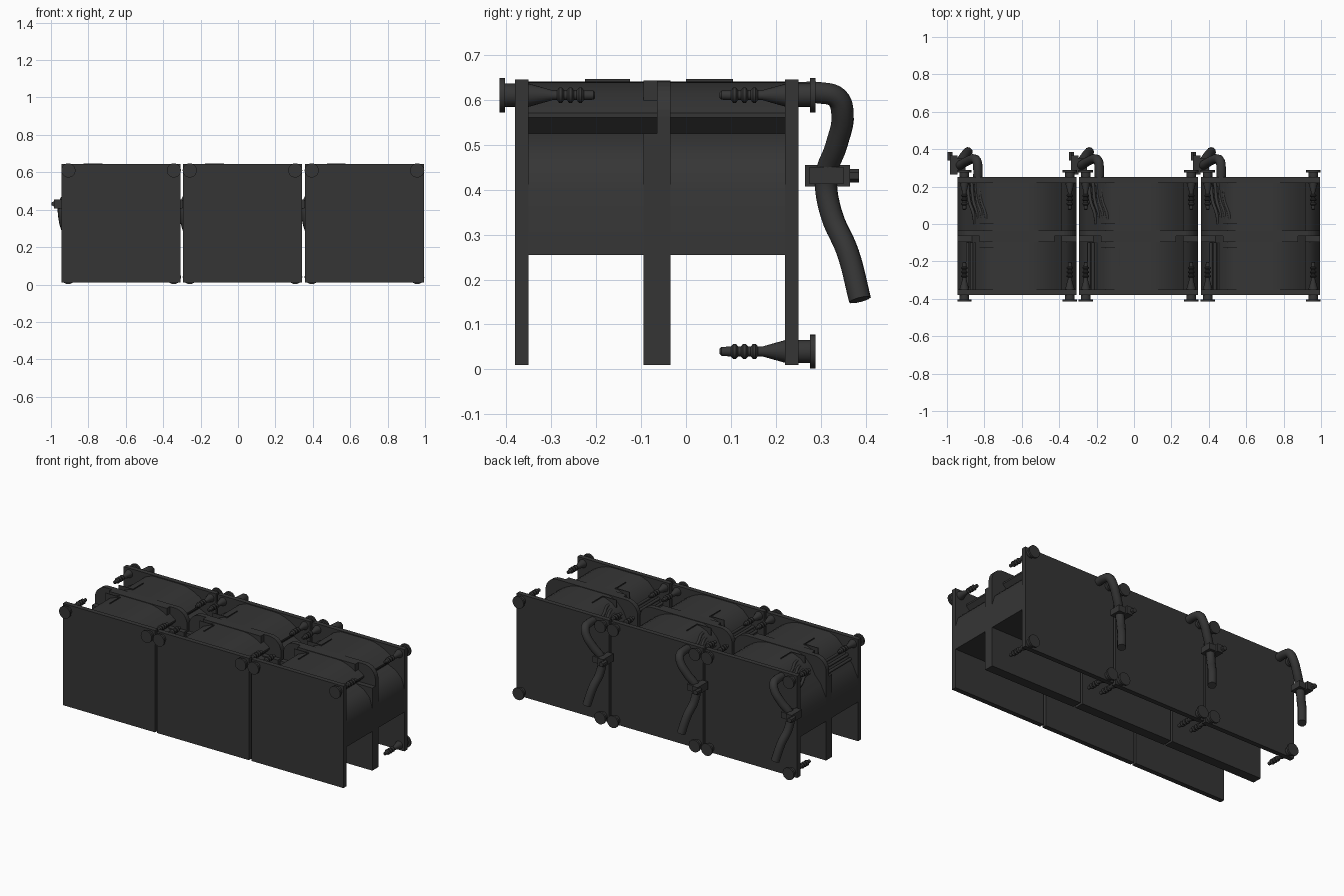
import bpy, bmesh, math
from mathutils import Matrix

cube = bpy.data.objects.get("Cube")
if cube:
    bpy.data.objects.remove(cube)

dark = bpy.data.materials.new("dark grey metal")
dark.use_nodes = True
COLOUR = (0.036, 0.036, 0.036, 1)
dark.diffuse_color = COLOUR
dark.node_tree.nodes["Principled BSDF"].inputs["Base Color"].default_value = COLOUR

MODULES = (-0.625, 0.024, 0.676)
HALF, FLOOR, TOP = 0.318, 0.01, 0.643


def finish(bm, name, smooth=False):
    bmesh.ops.recalc_face_normals(bm, faces=bm.faces)
    mesh = bpy.data.meshes.new(name)
    bm.to_mesh(mesh)
    bm.free()
    mesh.materials.append(dark)
    obj = bpy.data.objects.new(name, mesh)
    bpy.context.collection.objects.link(obj)
    if smooth:
        bpy.ops.object.select_all(action="DESELECT")
        obj.select_set(True)
        bpy.context.view_layer.objects.active = obj
        bpy.ops.object.shade_smooth_by_angle(angle=math.radians(35))
    return obj


def box(name, x0, x1, y0, y1, z0, z1):
    bm = bmesh.new()
    bmesh.ops.create_cube(bm, size=1)
    bmesh.ops.scale(bm, vec=(x1 - x0, y1 - y0, z1 - z0), verts=bm.verts)
    bmesh.ops.translate(bm, vec=((x0 + x1) / 2, (y0 + y1) / 2, (z0 + z1) / 2), verts=bm.verts)
    return finish(bm, name)


def slab(name, cx, profile, y0, y1, smooth=False):
    """Extrude an x-z outline along y."""
    bm = bmesh.new()
    face = bm.faces.new([bm.verts.new((cx + x, y0, z)) for x, z in profile])
    ext = bmesh.ops.extrude_face_region(bm, geom=[face])
    moved = [v for v in ext["geom"] if isinstance(v, bmesh.types.BMVert)]
    bmesh.ops.translate(bm, vec=(0, y1 - y0, 0), verts=moved)
    return finish(bm, name, smooth)


def mirrored(half):
    """Complete a right-hand outline with its left-hand mirror."""
    return half + [(-x, z) for x, z in reversed(half)]


def nozzle(name, x, y, z, direction):
    """Flanged connector with a ribbed hose tail, turned around y."""
    outline = [(0, 0), (0, 0.038), (0.012, 0.038), (0.012, 0.026),
               (0.065, 0.026), (0.118, 0.011)]
    for i in range(3):
        s = 0.128 + i * 0.022
        outline += [(s, 0.011), (s + 0.005, 0.017), (s + 0.011, 0.017), (s + 0.016, 0.011)]
    outline += [(0.209, 0.01), (0.213, 0.006), (0.213, 0)]
    bm = bmesh.new()
    verts = [bm.verts.new((r, direction * s, 0)) for s, r in outline]
    edges = [bm.edges.new(pair) for pair in zip(verts, verts[1:])]
    bmesh.ops.spin(bm, geom=verts + edges, cent=(0, 0, 0), axis=(0, 1, 0),
                   angle=math.tau, steps=20)
    bmesh.ops.remove_doubles(bm, verts=bm.verts, dist=0.0002)
    bmesh.ops.translate(bm, vec=(x, y, z), verts=bm.verts)
    return finish(bm, name, True)


def tube(name, cx, points, radius):
    curve = bpy.data.curves.new(name, "CURVE")
    curve.dimensions = "3D"
    curve.bevel_depth = radius
    curve.bevel_resolution = 3
    curve.resolution_u = 5
    curve.use_fill_caps = True
    spline = curve.splines.new("BEZIER")
    spline.bezier_points.add(len(points) - 1)
    for p, (x, y, z) in zip(spline.bezier_points, points):
        p.co = (cx + x, y, z)
        p.handle_left_type = p.handle_right_type = "AUTO"
    curve.materials.append(dark)
    obj = bpy.data.objects.new(name, curve)
    bpy.context.collection.objects.link(obj)


# Arched cover with an undercut lip above a rounded body
arch = [(0.24 - 0.17 * math.sin(t), 0.57 + 0.07 * (1 - (1 - math.sin(t)) ** 2))
        for t in [i * math.pi / 16 for i in range(9)]]
right_side = [(HALF, 0.255), (HALF, 0.40), (0.30, 0.46), (0.26, 0.50), (0.205, 0.525),
              (0.24, 0.56)] + arch
left_side = [(-0.12, 0.64), (-0.17, 0.62), (-0.215, 0.575), (-0.24, 0.525),
             (-0.28, 0.48), (-HALF, 0.40), (-HALF, 0.255)]

# Middle rib outlines: one rounded at the corners, one stepped
RADIUS = 0.08
rounded = mirrored([(HALF, FLOOR)] + [
    (HALF - RADIUS + RADIUS * math.cos(a), TOP - RADIUS + RADIUS * math.sin(a))
    for a in [i * math.pi / 16 for i in range(9)]])
stepped = mirrored([(HALF, FLOOR), (HALF, 0.525), (0.2, 0.525), (0.2, TOP)])

HOSE = [(-0.21, 0.24, 0.615), (-0.21, 0.30, 0.615), (-0.215, 0.335, 0.605),
        (-0.23, 0.348, 0.57), (-0.27, 0.335, 0.50), (-0.31, 0.312, 0.43),
        (-0.31, 0.322, 0.35), (-0.285, 0.36, 0.26), (-0.262, 0.387, 0.155)]

for n, cx in enumerate(MODULES, 1):
    tag = f"_{n}"
    # Walls and rib
    box("front_wall" + tag, cx - HALF, cx + HALF, -0.38, -0.35, FLOOR, 0.645)
    box("back_wall" + tag, cx - HALF, cx + HALF, 0.22, 0.25, FLOOR, 0.645)
    slab("rounded_rib" + tag, cx, rounded, -0.065, -0.035)
    slab("stepped_rib" + tag, cx, stepped, -0.095, -0.065)
    slab("arched_body" + tag, cx, right_side + left_side, -0.35, 0.22, True)

    # Connectors on the corners
    for side in (-1, 1):
        x = cx + side * 0.282
        nozzle("front_top_nozzle" + tag, x, -0.415, 0.61, 1)
        nozzle("back_top_nozzle" + tag, x, 0.288, 0.61, -1)
        nozzle("back_bottom_nozzle" + tag, x, 0.288, 0.04, -1)

    # Raised angle strips on the cover
    for y0, y1, foot in ((0.0, 0.105, 0.0), (-0.225, -0.125, -0.129)):
        box("strip_upright" + tag, cx - 0.104, cx - 0.100, y0, y1, 0.63, 0.646)
        box("strip_foot" + tag, cx - 0.20, cx - 0.10, foot, foot + 0.004, 0.60, 0.646)

    # Cables lying on the left slope
    for i in range(4):
        d = i * 0.022
        tube("back_cable" + tag, cx, [(-0.265 + d, 0.22, 0.51 + d), (-0.255 + d, 0.12, 0.53 + d),
                                      (-0.235 + d, 0.06, 0.55 + d), (-0.225 + d, 0.0, 0.545 + d)], 0.009)
        tube("front_cable" + tag, cx, [(-0.265 + d, -0.10, 0.51 + d),
                                       (-0.265 + d, -0.35, 0.51 + d)], 0.009)

    # Drain hose with clamp and bolt
    tube("hose" + tag, cx, HOSE, 0.025)
    box("hose_clamp" + tag, cx - 0.345, cx - 0.275, 0.275, 0.35, 0.412, 0.45)
    box("clamp_lug" + tag, cx - 0.36, cx - 0.32, 0.265, 0.365, 0.407, 0.455)
    bm = bmesh.new()
    bmesh.ops.create_cone(bm, cap_ends=True, segments=6, radius1=0.015, radius2=0.015, depth=0.045,
                          matrix=Matrix.Translation((cx - 0.358, 0.362, 0.431))
                          @ Matrix.Rotation(math.pi / 2, 4, "X"))
    finish(bm, "clamp_bolt" + tag)
